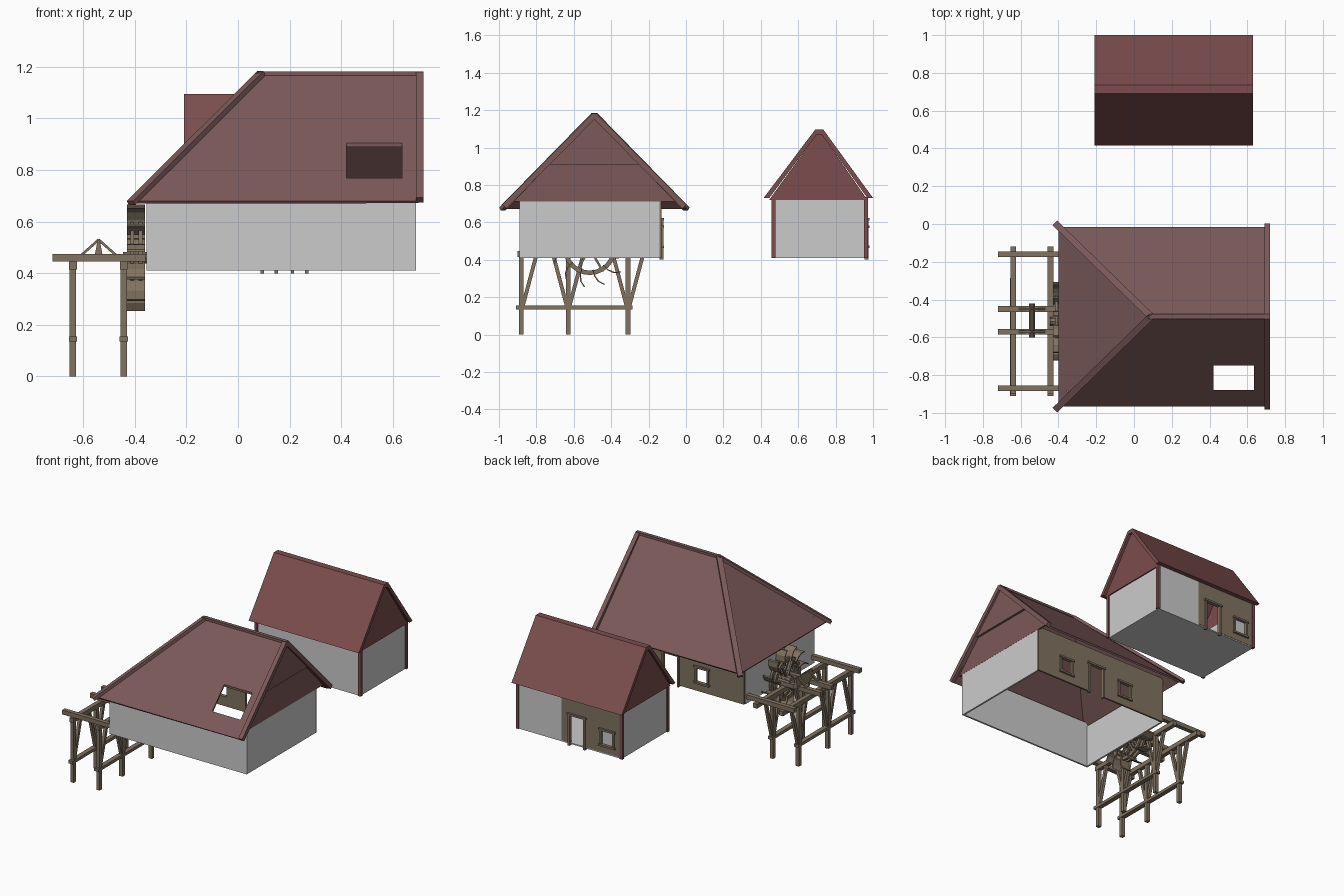
import bpy, bmesh, math
from mathutils import Vector as V

if "Cube" in bpy.data.objects:
    bpy.data.objects.remove(bpy.data.objects["Cube"])


def material(name, rgb):
    m = bpy.data.materials.new(name)
    m.diffuse_color = (*rgb, 1)
    m.use_nodes = True
    m.node_tree.nodes["Principled BSDF"].inputs["Base Color"].default_value = m.diffuse_color
    return m


ROOF = material("roof_brown_red", (.2, .1, .1))
RED = material("cottage_red", (.2, .075, .075))
WOOD = material("aged_wood", (.22, .17, .12))
PALE = material("pale_pane", (.8, .8, .8))


def make(name, verts, faces, mat=None):
    me = bpy.data.meshes.new(name)
    me.from_pydata([tuple(v) for v in verts], [], faces)
    bm = bmesh.new()
    bm.from_mesh(me)
    bmesh.ops.recalc_face_normals(bm, faces=bm.faces)
    bm.to_mesh(me)
    bm.free()
    ob = bpy.data.objects.new(name, me)
    bpy.context.collection.objects.link(ob)
    if mat:
        me.materials.append(mat)
    return ob


def prism(name, yz, x0, x1, mat=None):
    n = len(yz)
    verts = [(x, y, z) for x in (x0, x1) for y, z in yz]
    faces = [list(range(n)), list(range(n, 2 * n))]
    faces += [(i, (i + 1) % n, n + (i + 1) % n, n + i) for i in range(n)]
    return make(name, verts, faces, mat)


def box(name, x0, x1, y0, y1, z0, z1, mat=None):
    return prism(name, [(y0, z0), (y1, z0), (y1, z1), (y0, z1)], x0, x1, mat)


def beam(name, p, q, w, h, mat=WOOD, up=(0, 0, 1)):
    p, q = V(p), V(q)
    d = (q - p).normalized()
    s = d.cross(V(up))
    if s.length < 1e-4:
        s = V((1, 0, 0))
    s.normalize()
    n = s.cross(d)
    verts = [e + s * a * w / 2 + n * b * h / 2
             for e in (p, q) for a, b in ((-1, -1), (1, -1), (1, 1), (-1, 1))]
    faces = [(0, 1, 2, 3), (4, 5, 6, 7)] + [(i, (i + 1) % 4, 4 + (i + 1) % 4, 4 + i) for i in range(4)]
    return make(name, verts, faces, mat)


def apply(ob, mod):
    bpy.context.view_layer.objects.active = ob
    bpy.ops.object.modifier_apply(modifier=mod.name)


def cut(ob, *b):
    c = box("cutter", *b)
    c.hide_render = True
    m = ob.modifiers.new("cut", 'BOOLEAN')
    m.operation, m.solver, m.object = 'DIFFERENCE', 'EXACT', c
    apply(ob, m)
    bpy.data.objects.remove(c)


def opening(name, wall, x0, x1, z0, z1, y):
    """Cut a hole in a back wall and frame it."""
    cut(wall, x0, x1, y - .1, y + .1, z0, z1)
    t, a, b = .013, y - .012, y + .009
    for side, u0, u1 in (("left", x0 - t, x0), ("right", x1, x1 + t)):
        box(f"{name}_{side}_jamb", u0, u1, a, b, z0, z1, WOOD)
    box(name + "_lintel", x0 - .02, x1 + .02, a, b + .004, z1, z1 + t, WOOD)
    if z0 > .42:
        box(name + "_sill", x0 - .02, x1 + .02, a, b + .004, z0 - t, z0, WOOD)


# Mill walls, open below
T = .012
box("mill_front_wall", -.355, .69, -.89, -.89 + T, .41, .73)
box("mill_right_wall", .69 - T, .69, -.89 + T, -.13 - T, .41, .73)
box("mill_left_wall", -.355, -.355 + T, -.89 + T, -.13 - T, .41, .705)
back = box("mill_back_wall", -.35, .69, -.13 - T, -.13, .41, .73, WOOD)
opening("mill_door", back, .155, .26, .40, .61, -.13)
opening("mill_window_left", back, .415, .495, .475, .57, -.13)
opening("mill_window_right", back, -.07, .01, .475, .57, -.13)

# Mill roof: two slopes, one hip, skylight hole in the front slope
YC, ZR, ZE, HW = -.49, 1.175, .68, .475
roof = make("mill_roof",
            [(.09, YC, ZR), (.70, YC, ZR), (.70, YC - HW, ZE), (-.4, YC - HW, ZE),
             (-.4, YC + HW, ZE), (.70, YC + HW, ZE)],
            [(0, 3, 2, 1), (0, 1, 5, 4), (0, 4, 3)], ROOF)
if roof.data.polygons[0].normal.z < 0:
    roof.data.flip_normals()
sol = roof.modifiers.new("thick", 'SOLIDIFY')
sol.thickness, sol.offset = .012, -1
apply(roof, sol)
cut(roof, .42, .635, -.88, -.75, .6, 1.1)

# Ridge, hip and verge boards
beam("ridge_cap", (.08, YC, ZR), (.72, YC, ZR), .025, .016, ROOF)
for s, side in ((-1, "front"), (1, "back")):
    beam(f"hip_cap_{side}", (.09, YC, ZR), (-.415, YC + s * .492, .672), .035, .02, ROOF)
    beam(f"verge_board_{side}", (.705, YC, ZR - .004), (.705, YC + s * .482, .684), .03, .03, ROOF)


# Gable boarding, with the upper part stepped out
def half(z):
    return (ZR - .015 - z) * HW / (ZR - ZE)


prism("gable_lower", [(YC - half(.71), .71), (YC + half(.71), .71),
                      (YC + half(.91), .91), (YC - half(.91), .91)], .68, .691, ROOF)
prism("gable_upper", [(YC - half(.91), .91), (YC + half(.91), .91), (YC, ZR - .015)], .685, .706, ROOF)

# Cottage walls, floor and corner posts
CX0, CX1 = -.185, .605
box("cottage_floor", CX0, CX1, .465, .965, .41, .418)
box("cottage_front_wall", CX0, CX1, .465, .465 + T, .418, .735)
for x, side in ((CX0, "left"), (CX1 - T, "right")):
    box(f"cottage_{side}_wall", x, x + T, .465 + T, .965 - T, .418, .735)
box("cottage_back_wall_plaster", .27, CX1, .965 - T, .965, .418, .735)
cb = box("cottage_back_wall_wood", CX0, .27, .965 - T, .967, .418, .735, WOOD)
opening("cottage_door", cb, .10, .205, .40, .61, .967)
opening("cottage_window", cb, -.12, -.035, .475, .57, .967)
box("cottage_window_pane", -.12, -.035, .957, .96, .475, .57, PALE)
for x in (CX0, CX1):
    for y in (.468, .962):
        box("corner_post", x - .01, x + .01, y - .01, y + .01, .41, .735, RED)

# Cottage roof shell and gables
prism("cottage_roof", [(.415, .73), (.69, 1.095), (.735, 1.095), (1.0, .73),
                       (.97, .73), (.727, 1.068), (.698, 1.068), (.445, .73)], -.21, .63, RED)
for x in (CX0 - .008, CX1 - .004):
    prism("cottage_gable", [(.445, .72), (.97, .72), (.727, 1.07), (.698, 1.07)], x, x + .012, RED)

# Trestle: posts, braces, rails
for x in (-.64, -.4425):
    for y in (-.88, -.63, -.31):
        box("trestle_post", x - .0125, x + .0125, y - .0125, y + .0125, 0, .435, WOOD)
        for s in ((1,) if y == -.88 else (-1, 1)):
            beam("trestle_brace", (x, y + s * .008, .155), (x, y + s * .08, .425), .02, .02,
                 WOOD, (1, 0, 0))
    box("trestle_low_rail", x - .016, x + .016, -.91, -.285, .135, .155, WOOD)
    box("trestle_top_rail", x - .015, x + .015, -.90, -.12, .415, .446, WOOD)
for y in (-.87, -.57, -.45, -.16):
    box("cross_beam", -.72, -.358, y - .015, y + .015, .445, .475, WOOD)

# Sluice gate above the middle beams
prism_pts = [(-.557, .46), (-.523, .46), (-.536, .53), (-.544, .53)]
make("sluice_gate", [(x, y, z) for y in (-.60, -.42) for x, z in prism_pts],
     [(0, 1, 2, 3), (4, 5, 6, 7)] + [(i, (i + 1) % 4, 4 + (i + 1) % 4, 4 + i) for i in range(4)], WOOD)
for y in (-.57, -.45):
    for s in (-1, 1):
        beam("gate_strut", (-.54, y, .53), (-.54 + s * .065, y, .472), .012, .01)

# Water wheel: axle, rims, spokes, bent paddles
WY, WZ, N = -.515, .46, 12


def polar(x, r, a):
    return (x, WY + r * math.cos(a), WZ + r * math.sin(a))


prism("wheel_axle", [polar(0, .022, i * math.pi / 4)[1:] for i in range(8)], -.445, -.345, WOOD)
for x in (-.41, -.378):
    segs = 24
    verts, faces = [], []
    for i in range(segs):
        a = math.tau * i / segs
        verts += [polar(x + dx, r, a) for dx, r in ((-.007, .118), (.007, .118), (.007, .142), (-.007, .142))]
        j = (i + 1) % segs
        faces += [(4 * i + k, 4 * i + (k + 1) % 4, 4 * j + (k + 1) % 4, 4 * j + k) for k in range(4)]
    make("wheel_rim", verts, faces, WOOD)
    for i in range(6):
        a = math.tau * i / 6
        beam("wheel_spoke", polar(x, .015, a), polar(x, .122, a), .012, .012, WOOD, (1, 0, 0))
for i in range(N):
    a = math.tau * (i + .25) / N
    path = [(.115, a), (.15, a + .03), (.182, a + .11), (.208, a + .24)]
    line = [polar(0, r, b)[1:] for r, b in path]
    rear = [polar(0, r, b + .045)[1:] for r, b in reversed(path)]
    prism("wheel_paddle", line + rear, -.43, -.36, WOOD)
